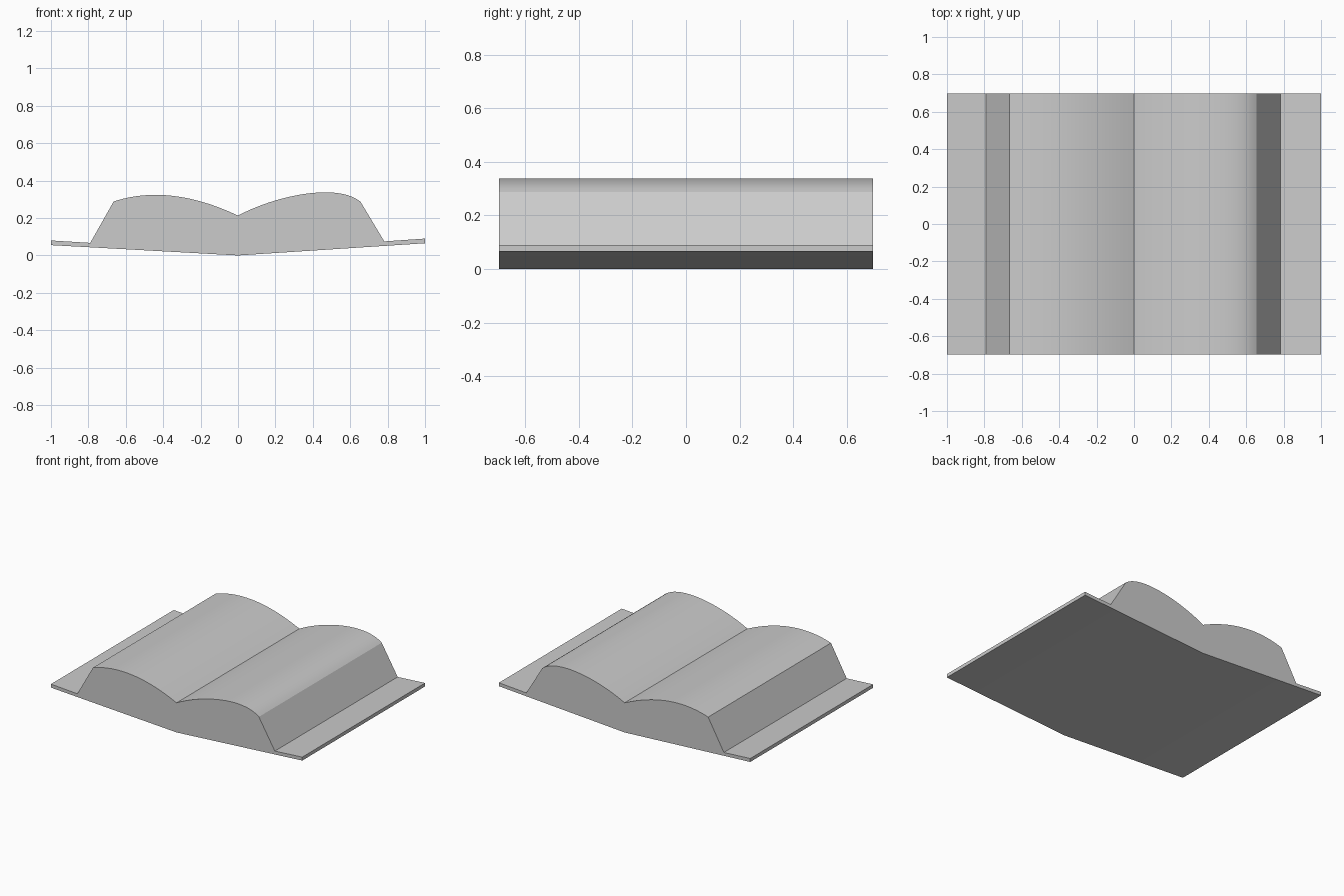
import bpy
import bmesh
from math import radians

cube = bpy.data.objects.get("Cube")
if cube:
    bpy.data.objects.remove(cube, do_unlink=True)

DEPTH = 1.396


def bezier(a, b, c, d, steps=20):
    """Points along a cubic curve, both ends included."""
    pts = []
    for i in range(steps + 1):
        t = i / steps
        s = 1 - t
        pts.append(tuple(s**3 * p + 3 * s * s * t * q + 3 * s * t * t * r + t**3 * w
                         for p, q, r, w in zip(a, b, c, d)))
    return pts


# Cross-section: cover underside, right page curve, left page curve
spine = (0, 0.213)
left_pages = bezier(spine, (0.20, 0.32), (0.53, 0.39), (0.655, 0.287))
right_pages = bezier((-0.665, 0.288), (-0.52, 0.337), (-0.30, 0.355), spine)
profile = [(0, 0), (1, 0.065), (1, 0.09), (0.782, 0.075)]
profile += left_pages[::-1] + right_pages[::-1][1:]
profile += [(-0.79, 0.067), (-1, 0.08), (-1, 0.055)]

# Extrude the section along the depth of the book
bm = bmesh.new()
face = bm.faces.new([bm.verts.new((x, -DEPTH / 2, z)) for x, z in profile])
out = bmesh.ops.extrude_face_region(bm, geom=[face], use_keep_orig=True)
moved = [v for v in out["geom"] if isinstance(v, bmesh.types.BMVert)]
bmesh.ops.translate(bm, verts=moved, vec=(0, DEPTH, 0))
bmesh.ops.recalc_face_normals(bm, faces=bm.faces)

mesh = bpy.data.meshes.new("open_book")
bm.to_mesh(mesh)
bm.free()
book = bpy.data.objects.new("open_book", mesh)
bpy.context.collection.objects.link(book)

# Plain grey over the whole book
grey = bpy.data.materials.new("light_grey")
grey.use_nodes = True
colour = (0.6, 0.6, 0.6, 1)
grey.diffuse_color = colour
grey.node_tree.nodes["Principled BSDF"].inputs["Base Color"].default_value = colour
mesh.materials.append(grey)

# Smooth page curves, sharp corners
bpy.ops.object.select_all(action="DESELECT")
book.select_set(True)
bpy.context.view_layer.objects.active = book
bpy.ops.object.shade_smooth_by_angle(angle=radians(20))
